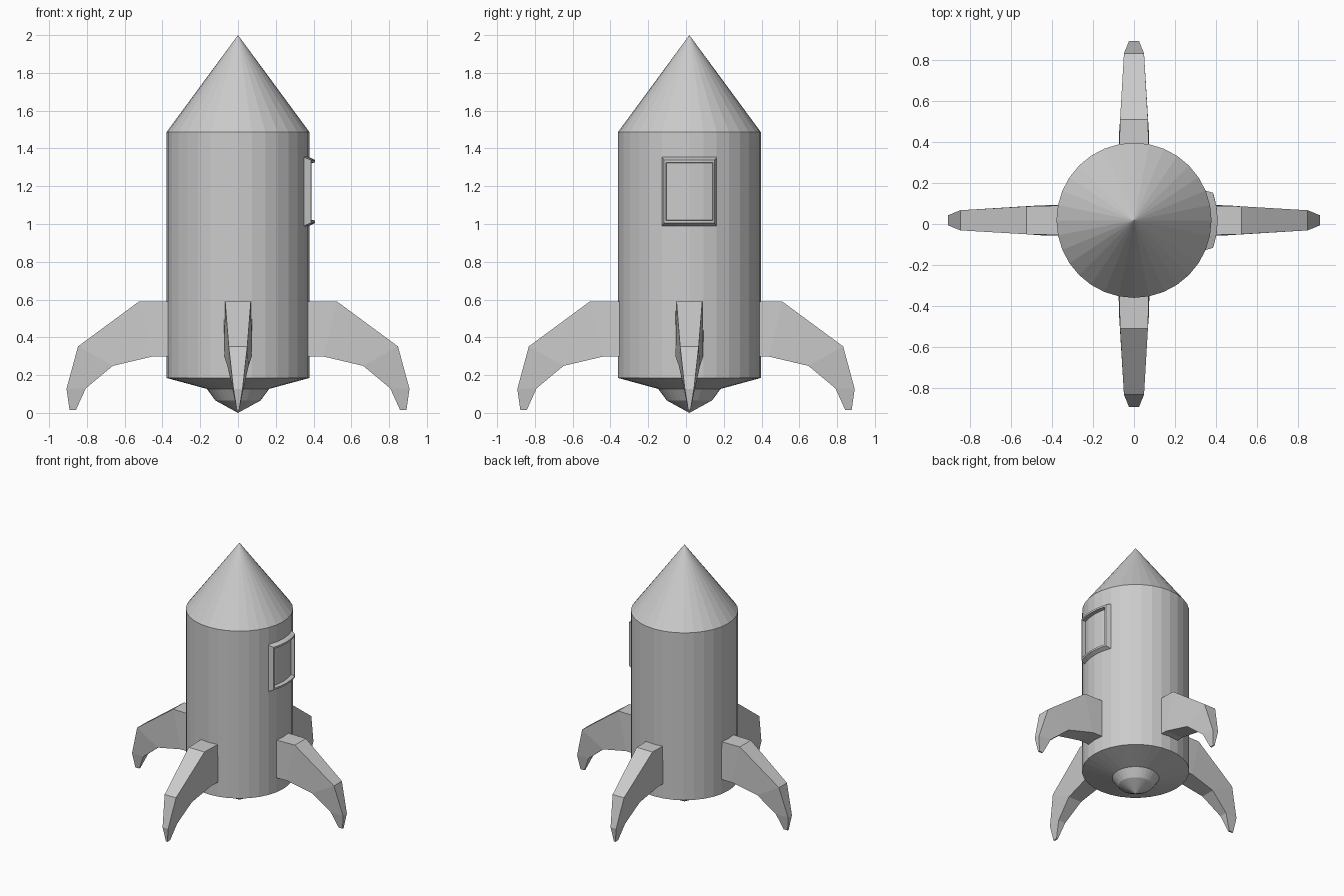
import bpy, bmesh
from math import sin, cos, pi, asin

if "Cube" in bpy.data.objects:
    bpy.data.objects.remove(bpy.data.objects["Cube"])

CY = 0.018      # body axis offset in y
SIDES = 32
R = 0.378


def finish(name, bm, loc=(0, 0, 0), rot=0):
    bmesh.ops.remove_doubles(bm, verts=bm.verts, dist=1e-5)
    bmesh.ops.recalc_face_normals(bm, faces=bm.faces)
    me = bpy.data.meshes.new(name)
    bm.to_mesh(me)
    bm.free()
    ob = bpy.data.objects.new(name, me)
    ob.location = loc
    ob.rotation_euler[2] = rot
    bpy.context.collection.objects.link(ob)
    return ob


def bridge(bm, rings):
    for a, b in zip(rings, rings[1:]):
        n = len(a)
        for i in range(n):
            j = (i + 1) % n
            bm.faces.new((a[i], a[j], b[j], b[i]))


def lathe(name, profile):
    # Rings of vertices around z; zero-radius ends merge into a point
    bm = bmesh.new()
    rings = [[bm.verts.new((r * cos(2 * pi * i / SIDES), r * sin(2 * pi * i / SIDES), z))
              for i in range(SIDES)] for r, z in profile]
    bridge(bm, rings)
    bmesh.ops.dissolve_degenerate(bm, dist=1e-5, edges=bm.edges)
    return finish(name, bm, (0, CY, 0))


# Fuselage
lathe("nose_cone", [(R, 1.487), (0, 2.0)])
lathe("hull", [(R, 0.185), (R, 1.487)])
lathe("engine_base", [(0, 0.0), (0.12, 0.066), (0.165, 0.127), (R, 0.185)])

# Fins: (radial distance, height, half width), upper edge paired with lower edge
UPPER = [(0.36, 0.59, 0.072), (0.524, 0.59, 0.068), (0.847, 0.352, 0.049),
         (0.908, 0.127, 0.024), (0.892, 0.015, 0.006)]
LOWER = [(0.36, 0.298, 0.075), (0.455, 0.298, 0.073), (0.663, 0.249, 0.056),
         (0.806, 0.13, 0.03), (0.858, 0.015, 0.006)]


def fin(name, loc, rot):
    bm = bmesh.new()
    rings = [[bm.verts.new(p) for p in ((u[0], -u[2], u[1]), (u[0], u[2], u[1]),
                                        (l[0], l[2], l[1]), (l[0], -l[2], l[1]))]
             for u, l in zip(UPPER, LOWER)]
    bridge(bm, rings)
    bm.faces.new(rings[0])
    bm.faces.new(rings[-1])
    finish(name, bm, loc, rot)


fin("right_fin", (0, CY, 0), 0)
fin("left_fin", (0, CY, 0), pi)
fin("back_fin", (0, -0.015, 0), pi / 2)
fin("front_fin", (0, 0.015, 0), -pi / 2)

# Window frame: curved loops following the hull (radius, half width, half height)
bm = bmesh.new()
rings = []
for r, hw, hz in [(R, 0.1447, 0.182), (0.408, 0.134, 0.167),
                  (0.408, 0.124, 0.153), (R, 0.122, 0.15)]:
    a = asin(hw / r)
    steps = [-1, -0.5, 0, 0.5, 1]
    pts = [(f, -1) for f in steps] + [(f, 1) for f in reversed(steps)]
    rings.append([bm.verts.new((r * cos(a * f), r * sin(a * f), 1.172 + s * hz))
                  for f, s in pts])
bridge(bm, rings)
finish("window_frame", bm, (0, CY, 0))
